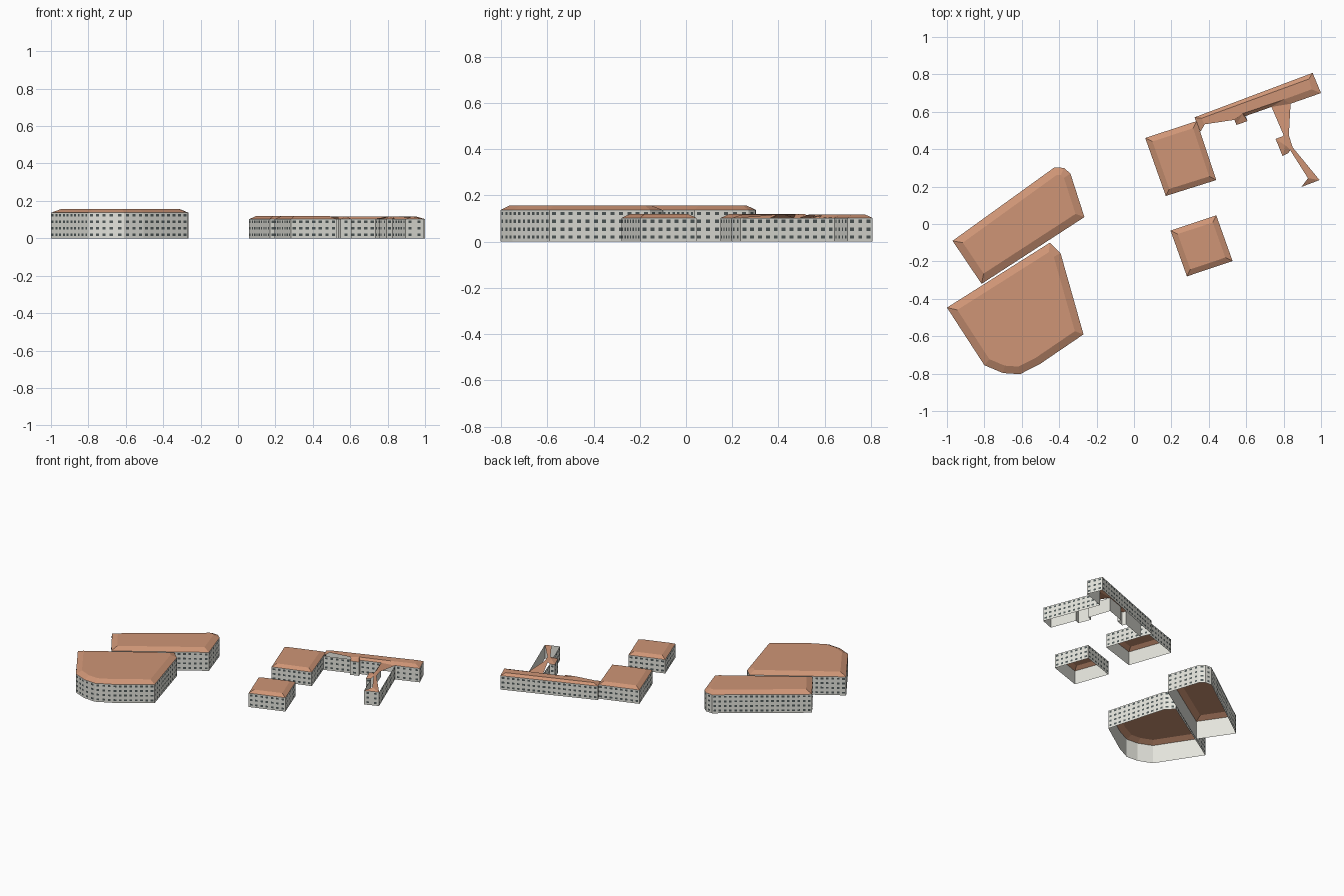
import bpy
from mathutils import Vector

if "Cube" in bpy.data.objects:
    bpy.data.objects.remove(bpy.data.objects["Cube"])

STOREY = 0.0342


def material(name, rgb):
    m = bpy.data.materials.new(name)
    m.diffuse_color = (*rgb, 1)
    m.use_nodes = True
    m.node_tree.nodes["Principled BSDF"].inputs["Base Color"].default_value = m.diffuse_color
    return m


WALL = material("plaster", (0.78, 0.78, 0.72))
ROOF = material("roof_tile", (0.62, 0.30, 0.18))
GLASS = material("window_dark", (0.08, 0.10, 0.10))


def mesh_object(name, verts, faces, mat):
    me = bpy.data.meshes.new(name)
    me.from_pydata([tuple(v) for v in verts], [], faces)
    me.materials.append(mat)
    ob = bpy.data.objects.new(name, me)
    bpy.context.collection.objects.link(ob)
    return ob


def counter_clockwise(outline):
    pts = [Vector(p) for p in outline]
    area = sum(pts[i - 1].x * p.y - p.x * pts[i - 1].y for i, p in enumerate(pts))
    return pts if area > 0 else pts[::-1]


def outward(a, b):
    d = (b - a).normalized()
    return Vector((d.y, -d.x))


def inset(pts, dist):
    out = []
    for i, p in enumerate(pts):
        n1, n2 = outward(pts[i - 1], p), outward(p, pts[(i + 1) % len(pts)])
        out.append(p - (n1 + n2) * dist / (1 + n1.dot(n2)))
    return out


# Open wall shell with a grid of window panes on every side
def walls(name, outline, storeys):
    pts = counter_clockwise(outline)
    n, h = len(pts), storeys * STOREY
    verts = [(p.x, p.y, 0) for p in pts] + [(p.x, p.y, h) for p in pts]
    mesh_object(name + "_walls", verts,
                [(i, (i + 1) % n, n + (i + 1) % n, n + i) for i in range(n)], WALL)
    wv, wf = [], []
    for i, a in enumerate(pts):
        b = pts[(i + 1) % n]
        length = (b - a).length
        count = int(length / 0.035)
        if not count:
            continue
        d, off = (b - a) / length, outward(a, b) * 0.0012
        for k in range(count):
            c = a + d * length * (k + 0.5) / count + off
            l, r = c - d * 0.009, c + d * 0.009
            for s in range(storeys):
                z0, z1 = (s + 0.38) * STOREY, (s + 0.78) * STOREY
                j = len(wv)
                wv += [(l.x, l.y, z0), (r.x, r.y, z0), (r.x, r.y, z1), (l.x, l.y, z1)]
                wf.append((j, j + 1, j + 2, j + 3))
    mesh_object(name + "_windows", wv, wf, GLASS)
    return pts, h


# Flat-topped roof with sloping skirt
def building(name, outline, storeys, skirt, rise):
    pts, h = walls(name, outline, storeys)
    n = len(pts)
    verts = [(p.x, p.y, h) for p in pts] + [(p.x, p.y, h + rise) for p in inset(pts, skirt)]
    faces = [(i, (i + 1) % n, n + (i + 1) % n, n + i) for i in range(n)]
    mesh_object(name + "_roof", verts, faces + [tuple(range(n, 2 * n))], ROOF)


building("north_west_block", [(-.97, -.09), (-.425, .303), (-.375, .30), (-.34, .27),
                              (-.265, .037), (-.815, -.32)], 4, 0.04, 0.02)
building("south_west_block", [(-1, -.447), (-.45, -.10), (-.393, -.155), (-.27, -.59),
                              (-.505, -.75), (-.61, -.803), (-.70, -.797), (-.80, -.755)],
         4, 0.04, 0.02)
building("corner_block", [(.06, .46), (.335, .55), (.44, .235), (.17, .15)], 3, 0.03, 0.017)
building("small_block", [(.195, -.035), (.44, .046), (.527, -.198), (.283, -.28)], 3, 0.03, 0.017)

# L-shaped wing building with two shallow bays
wing = [(.323, .57), (.955, .808), (1.0, .70), (.837, .643), (.992, .235), (.895, .198),
        (.826, .38), (.794, .364), (.757, .455), (.79, .467), (.735, .626), (.596, .577),
        (.607, .55), (.548, .53), (.537, .556), (.356, .492)]
_, H = walls("wing", wing, 3)
T = H + 0.015

# Wing roof: partial covering, narrower than the walls in places
ridge = [(.36, .565), (.935, .775), (.95, .72), (.80, .665), (.58, .59), (.377, .533),
         (.532, .556), (.80, .475), (.828, .475), (.848, .41), (.81, .42), (.93, .245),
         (.835, .395)]
rv = [(x, y, H) for x, y in wing] + [(x, y, T) for x, y in ridge]
a, b, c, d, e, f, g, w1, w2, s, m, t, u = range(16, 29)
mesh_object("wing_roof", rv, [
    (1, 0, a, b), (2, 1, b, c), (3, 2, c, d), (a, 5 + 16, g, e), (a, e, d, b), (b, d, c),
    (0, 15, f, a), (10, d, e, 11), (g, 14, 13, e), (e, 13, 12), (e, 12, 11),
    (10, w1, w2, 3), (10, 3, d),
    (8, 7, m), (7, 6, u, m), (8, m, w1, 9), (m, u, s, w2, w1),
    (u, t, 4, s), (t, 5, 4),
], ROOF)
